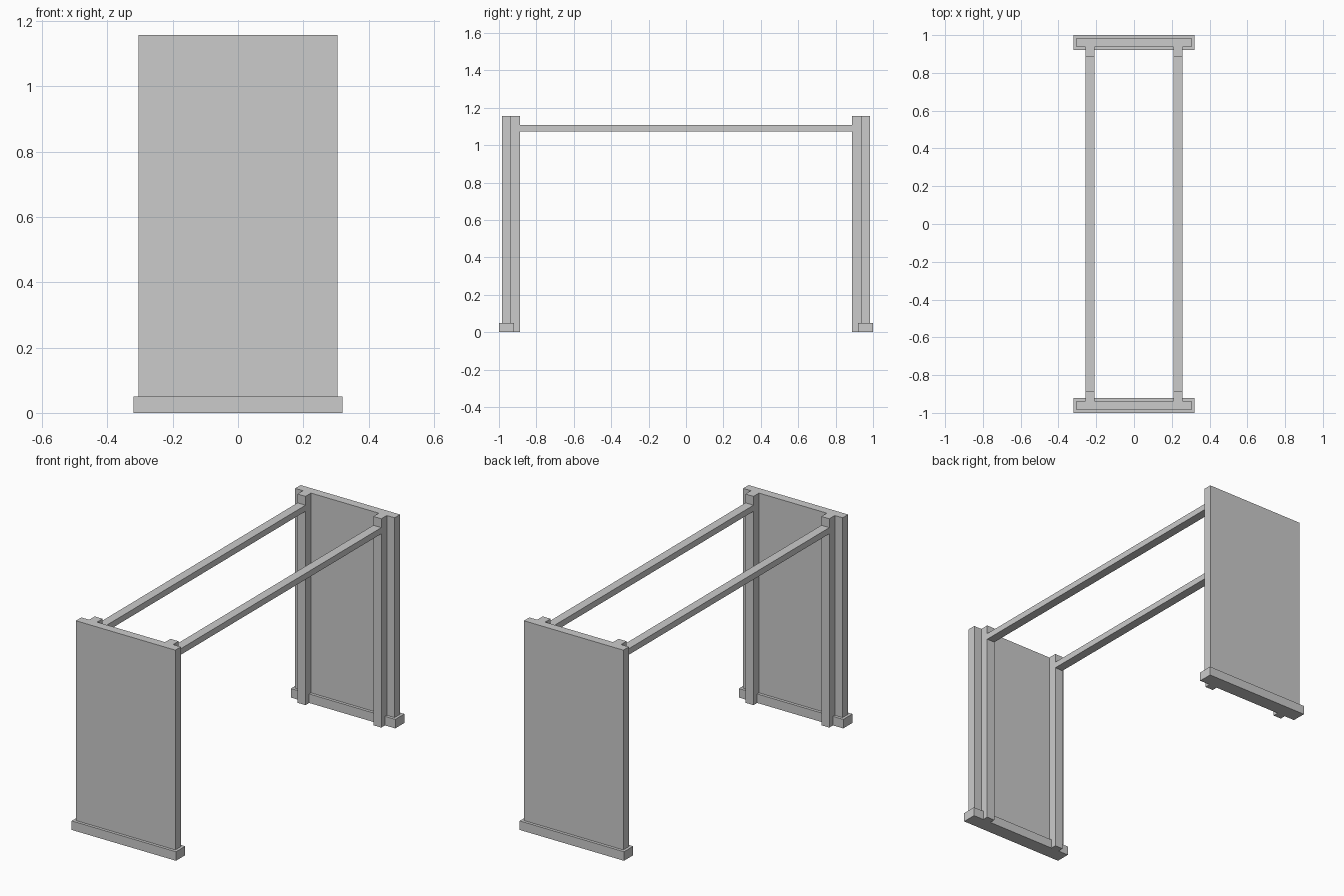
import bpy
import bmesh

if "Cube" in bpy.data.objects:
    bpy.data.objects.remove(bpy.data.objects["Cube"])


def box(name, x, y, z):
    """Axis-aligned box from (min, max) ranges."""
    bm = bmesh.new()
    bmesh.ops.create_cube(bm, size=1)
    for v in bm.verts:
        v.co = [r[0] if c < 0 else r[1] for c, r in zip(v.co, (x, y, z))]
    mesh = bpy.data.meshes.new(name)
    bm.to_mesh(mesh)
    bm.free()
    obj = bpy.data.objects.new(name, mesh)
    bpy.context.collection.objects.link(obj)
    return obj


def span(sign, a, b):
    return tuple(sorted((sign * a, sign * b)))


TOP = 1.157
POST_X = (0.208, 0.257)

for end, sy in (("front", -1), ("back", 1)):
    # Foot plinth and upright end panel
    box(f"{end}_foot", (-0.32, 0.32), span(sy, 0.92, 1.0), (0, 0.05))
    box(f"{end}_panel", (-0.305, 0.305), span(sy, 0.936, 0.984), (0.05, TOP))
    # Inner posts running from floor to top
    for side, sx in (("left", -1), ("right", 1)):
        box(f"{end}_{side}_post", span(sx, *POST_X), span(sy, 0.888, 0.936), (0, TOP))

# Long rails joining the posts
for side, sx in (("left", -1), ("right", 1)):
    box(f"{side}_rail", span(sx, *POST_X), (-0.888, 0.888), (1.074, 1.108))
